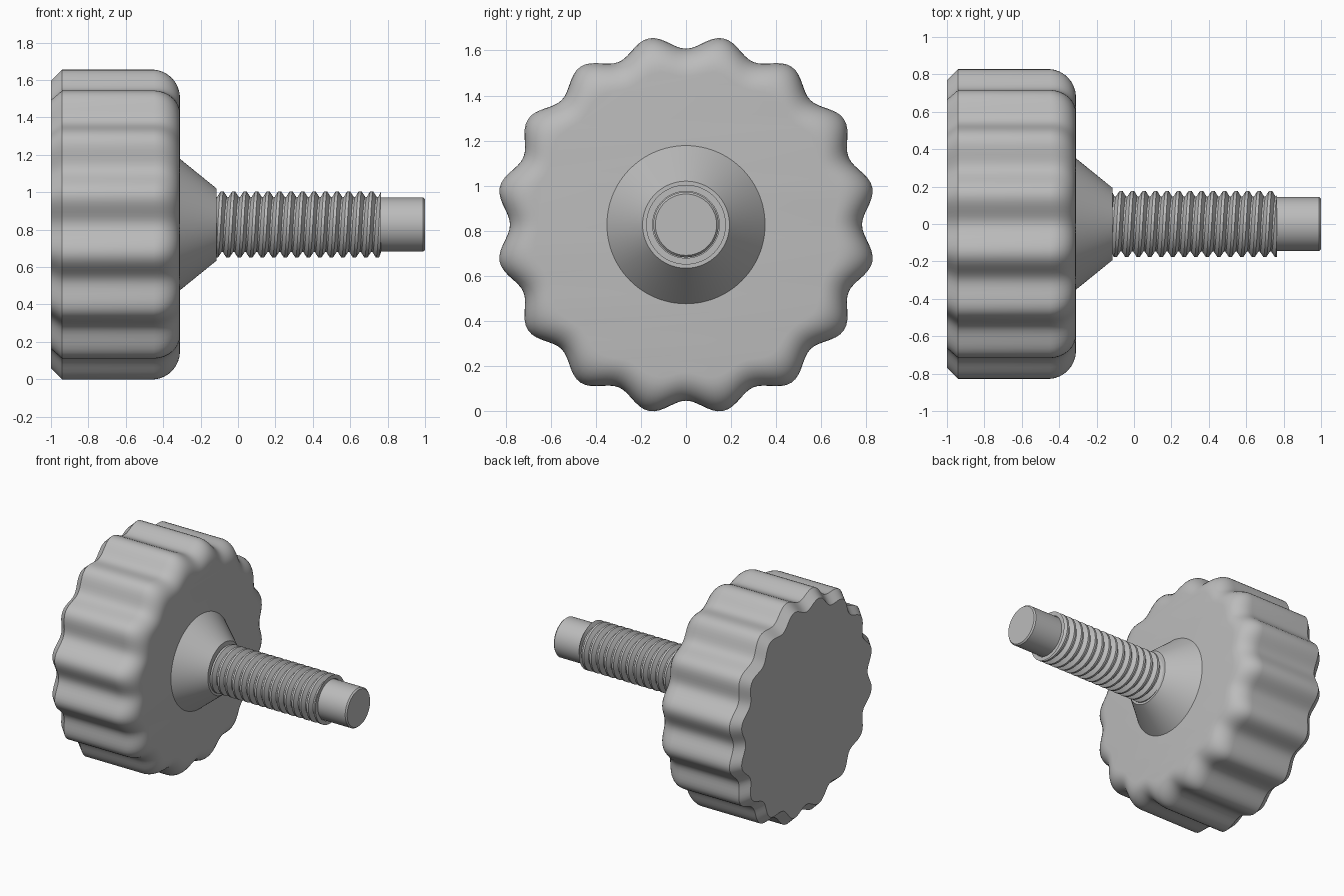
import bpy, bmesh, math

if "Cube" in bpy.data.objects:
    bpy.data.objects.remove(bpy.data.objects["Cube"], do_unlink=True)

AXIS_Z = 0.827
LOBES = 16

grey = bpy.data.materials.new("plain grey")
grey.use_nodes = True
grey.diffuse_color = (0.5, 0.5, 0.5, 1)
grey.node_tree.nodes["Principled BSDF"].inputs["Base Color"].default_value = (0.5, 0.5, 0.5, 1)


def finish(name, bm, angle):
    bmesh.ops.remove_doubles(bm, verts=bm.verts, dist=0.0001)
    bmesh.ops.recalc_face_normals(bm, faces=bm.faces)
    mesh = bpy.data.meshes.new(name)
    bm.to_mesh(mesh)
    bm.free()
    obj = bpy.data.objects.new(name, mesh)
    bpy.context.collection.objects.link(obj)
    mesh.materials.append(grey)
    bpy.ops.object.select_all(action="DESELECT")
    obj.select_set(True)
    bpy.context.view_layer.objects.active = obj
    bpy.ops.object.shade_smooth_by_angle(angle=math.radians(angle))
    return obj


def point(bm, x, r, a):
    return bm.verts.new((x, r * math.sin(a), AXIS_Z + r * math.cos(a)))


def revolve(name, profile, segments, angle=35):
    """Capped solid around the x axis; profile rows are x, radius, lobe height."""
    bm = bmesh.new()
    rings = []
    for x, r, wave in profile:
        ring = []
        for i in range(segments):
            a = math.tau * i / segments
            ring.append(point(bm, x, r - wave * math.cos(LOBES * a), a))
        rings.append(ring)
    for low, high in zip(rings, rings[1:]):
        for i in range(segments):
            j = (i + 1) % segments
            bm.faces.new((low[i], low[j], high[j], high[i]))
    bm.faces.new(rings[0])
    bm.faces.new(rings[-1])
    return finish(name, bm, angle)


# Scalloped knob: chamfered back rim, rounded front rim
MEAN, WAVE, FILLET = 0.812, 0.031, 0.14
knob = [(-1, MEAN - 0.06, WAVE), (-0.94, MEAN, WAVE)]
for k in range(9):
    t = math.pi / 2 * k / 8
    knob.append((-0.31 - FILLET * (1 - math.sin(t)),
                 MEAN - FILLET * (1 - math.cos(t)),
                 WAVE * (1 - 0.5 * k / 8)))
revolve("knob", knob, LOBES * 14)

# Conical collar
revolve("collar", [(-0.315, 0.355, 0), (-0.115, 0.193, 0)], 96)

# Plain stud core with a lightly chamfered tip
revolve("stud", [(-0.2, 0.145, 0), (0.99, 0.145, 0), (1, 0.136, 0)], 64)

# Helical thread, trimmed flat at both ends
START, END, PITCH, STEPS = -0.12, 0.765, 0.0615, 64
ROOT, CREST = 0.148, 0.177
tooth = [(0, ROOT), (0.15, ROOT), (0.45, CREST), (0.7, CREST), (1, ROOT)]
bm = bmesh.new()
previous = None
for i in range(int(STEPS * ((END - START) / PITCH + 2))):
    a = math.tau * i / STEPS
    row = []
    for offset, r in tooth:
        x = START + PITCH * (i / STEPS - 1 + offset)
        row.append(point(bm, min(max(x, START), END), r, a))
    if previous:
        for j in range(len(tooth) - 1):
            bm.faces.new((previous[j], previous[j + 1], row[j + 1], row[j]))
    previous = row
bmesh.ops.dissolve_degenerate(bm, dist=0.0001, edges=bm.edges)
finish("thread", bm, 25)
